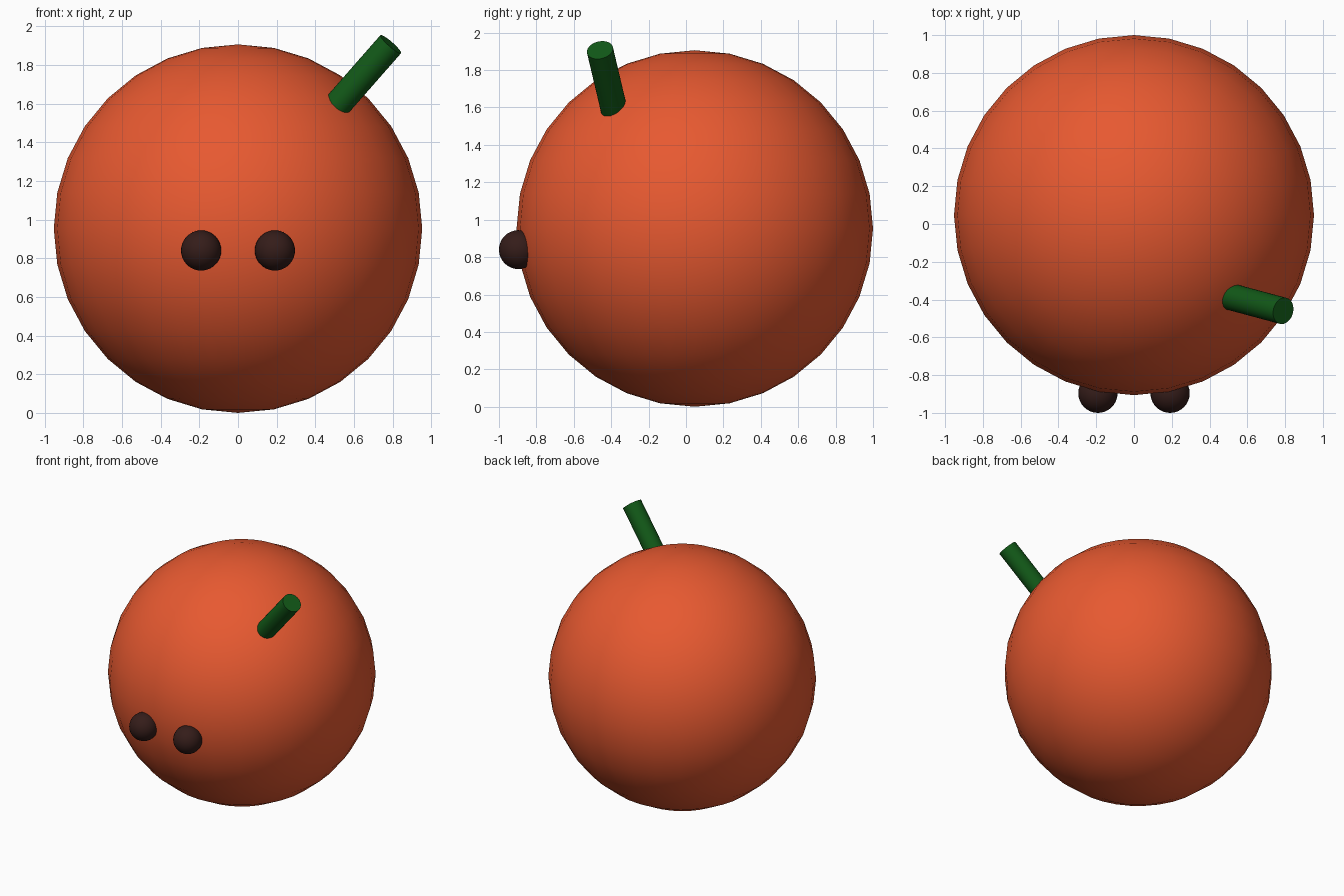
import bpy
from math import radians
from mathutils import Vector

if "Cube" in bpy.data.objects:
    bpy.data.objects.remove(bpy.data.objects["Cube"])


def finish(name, color, smooth_all=True):
    """Name, colour and smooth the active object."""
    obj = bpy.context.object
    obj.name = name
    mat = bpy.data.materials.get(color[0]) or bpy.data.materials.new(color[0])
    mat.diffuse_color = color[1]
    mat.use_nodes = True
    mat.node_tree.nodes["Principled BSDF"].inputs["Base Color"].default_value = mat.diffuse_color
    obj.data.materials.append(mat)
    if smooth_all:
        bpy.ops.object.shade_smooth()
    else:
        bpy.ops.object.shade_smooth_by_angle(angle=radians(30))
    return obj


ORANGE = ("orange_skin", (0.8, 0.1, 0.03, 1))
DARK = ("dark_eye", (0.035, 0.012, 0.01, 1))
GREEN = ("green_stem", (0.006, 0.1, 0.009, 1))

# Round body
bpy.ops.mesh.primitive_uv_sphere_add(segments=32, ring_count=16, radius=0.953,
                                     location=(0, 0.047, 0.953))
finish("body", ORANGE)

# Pair of eyes half sunk into the front
for side, x in (("left", -0.191), ("right", 0.191)):
    bpy.ops.mesh.primitive_uv_sphere_add(segments=32, ring_count=16, radius=0.104,
                                         location=(x, -0.896, 0.84))
    finish("eye_" + side, DARK)

# Tilted stem, its root hidden in the body
tip = Vector((0.79, -0.46, 1.907))
axis = Vector((0.65, -0.175, 0.74)).normalized()
length = 0.5
bpy.ops.mesh.primitive_cylinder_add(vertices=32, radius=0.071, depth=length,
                                    location=tip - axis * length / 2,
                                    rotation=axis.to_track_quat('Z', 'Y').to_euler())
finish("stem", GREEN, smooth_all=False)
